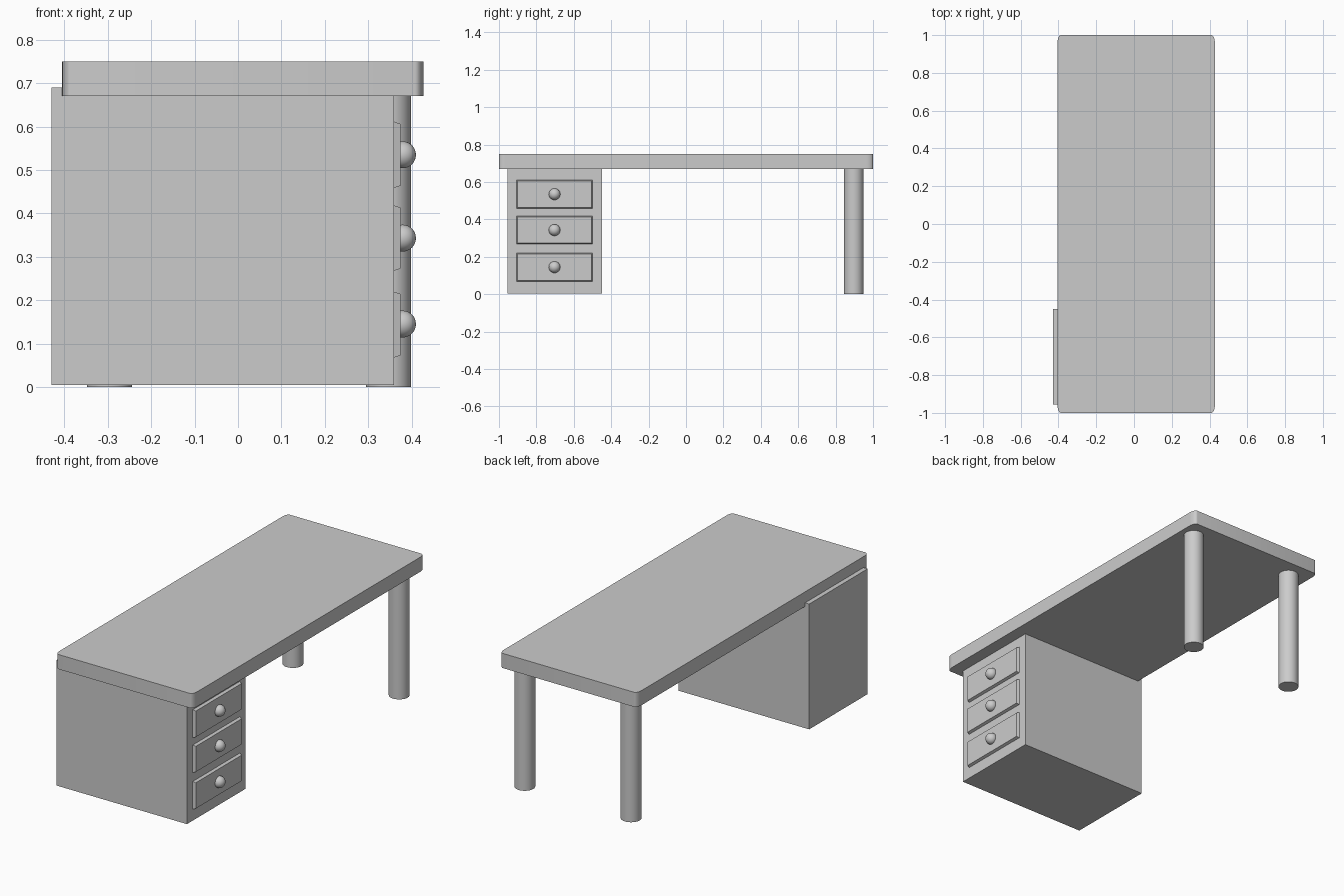
import bpy, bmesh, math

if "Cube" in bpy.data.objects:
    bpy.data.objects.remove(bpy.data.objects["Cube"])


def finish(bm, name, smooth=False):
    bmesh.ops.recalc_face_normals(bm, faces=bm.faces)
    mesh = bpy.data.meshes.new(name)
    bm.to_mesh(mesh)
    bm.free()
    obj = bpy.data.objects.new(name, mesh)
    bpy.context.collection.objects.link(obj)
    if smooth:
        bpy.ops.object.select_all(action='DESELECT')
        obj.select_set(True)
        bpy.context.view_layer.objects.active = obj
        bpy.ops.object.shade_smooth_by_angle(angle=math.radians(35))
    return obj


def box(name, lo, hi, taper=0.0):
    """Box between two corners; taper pulls in the +x face."""
    bm = bmesh.new()
    bmesh.ops.create_cube(bm, size=1)
    for v in bm.verts:
        front = v.co.x > 0
        signs = [1 if c > 0 else -1 for c in v.co]
        for i in range(3):
            v.co[i] = hi[i] if signs[i] > 0 else lo[i]
            if front and i > 0:
                v.co[i] -= signs[i] * taper
    return finish(bm, name)


# Tabletop: slab with elliptical rounded corners
bm = bmesh.new()
x0, x1, rx, ry, steps = -0.405, 0.428, 0.02, 0.038, 8
outline = []
for k, (cx, cy) in enumerate([(x1 - rx, 1 - ry), (x0 + rx, 1 - ry),
                              (x0 + rx, ry - 1), (x1 - rx, ry - 1)]):
    for s in range(steps + 1):
        a = math.pi / 2 * (k + s / steps)
        outline.append(bm.verts.new((cx + rx * math.cos(a), cy + ry * math.sin(a), 0.67)))
face = bm.faces.new(outline)
ext = bmesh.ops.extrude_face_region(bm, geom=[face])
for v in ext['geom']:
    if isinstance(v, bmesh.types.BMVert):
        v.co.z = 0.75
finish(bm, "tabletop", True)

# Drawer pedestal
box("pedestal", (-0.43, -0.955, 0.005), (0.36, -0.45, 0.69))

# Drawer fronts with round knobs
for i, (z0, z1) in enumerate([(0.066, 0.221), (0.266, 0.42), (0.457, 0.613)]):
    box(f"drawer_front_{i + 1}", (0.355, -0.907, z0), (0.375, -0.497, z1), 0.007)
    bm = bmesh.new()
    bmesh.ops.create_uvsphere(bm, u_segments=32, v_segments=16, radius=0.031)
    bmesh.ops.translate(bm, verts=bm.verts, vec=(0.379, -0.703, (0.145, 0.343, 0.535)[i]))
    finish(bm, f"drawer_knob_{i + 1}", True)

# Round legs at the open end
for name, x in (("back_leg", -0.296), ("front_leg", 0.347)):
    bm = bmesh.new()
    bmesh.ops.create_cone(bm, cap_ends=True, segments=32, radius1=0.052,
                          radius2=0.052, depth=0.68)
    bmesh.ops.translate(bm, verts=bm.verts, vec=(x, 0.897, 0.34))
    finish(bm, name, True)
